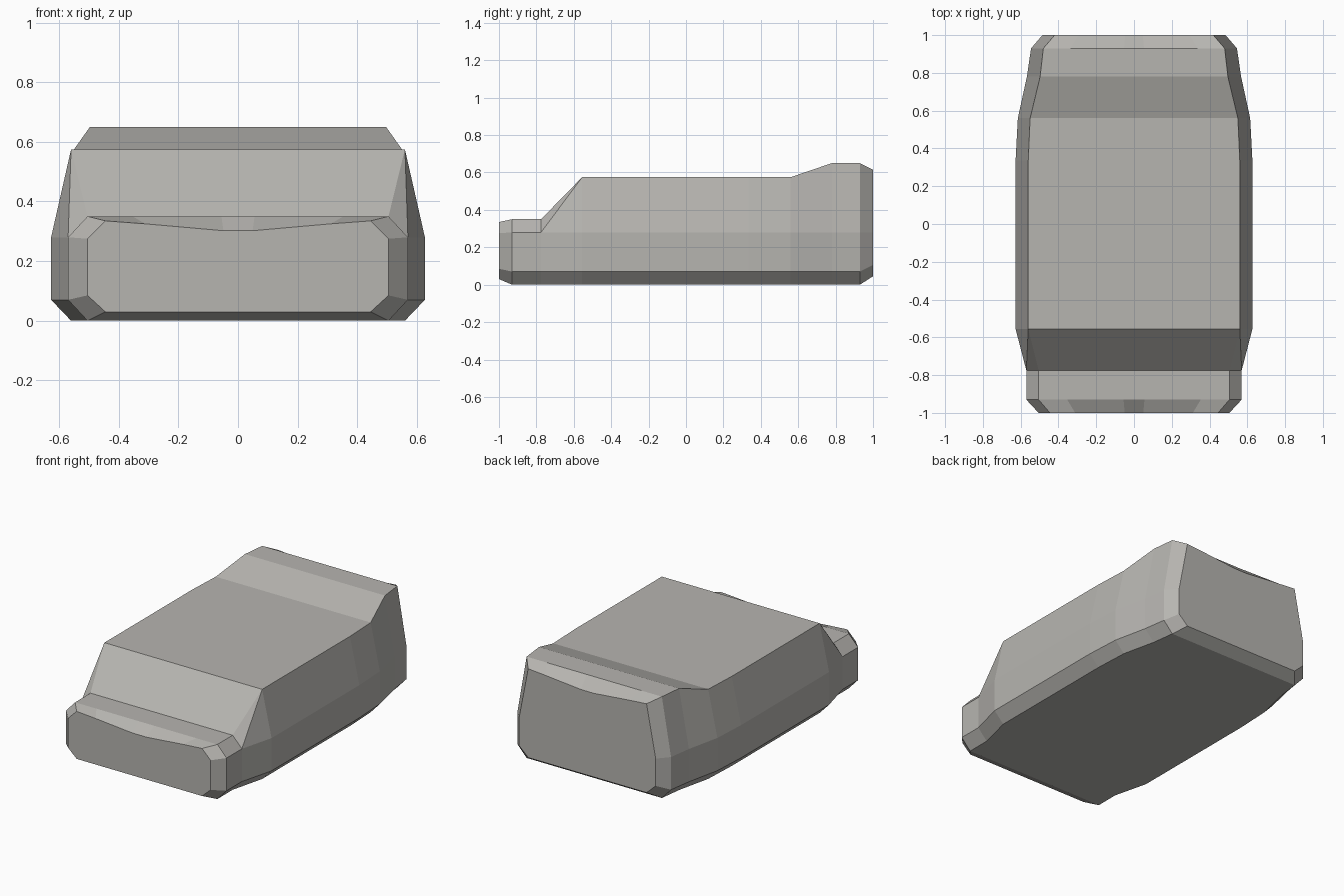
import bpy, bmesh

if "Cube" in bpy.data.objects:
    bpy.data.objects.remove(bpy.data.objects["Cube"])

# Stations along the body: y, bottom half-width, bottom z, side half-width,
# lower side z, upper side z, top half-width, top z, dip at the middle of the top
STATIONS = [
    (-1.00, 0.445, 0.03, 0.505, 0.085, 0.275, 0.445, 0.335, 0.033),
    (-0.93, 0.505, 0.00, 0.57, 0.07, 0.28, 0.505, 0.35, 0),
    (-0.775, 0.505, 0.00, 0.57, 0.07, 0.28, 0.505, 0.35, 0),
    (-0.555, 0.56, 0.00, 0.627, 0.07, 0.28, 0.56, 0.575, 0),
    (0.335, 0.56, 0.00, 0.627, 0.07, 0.28, 0.56, 0.575, 0),
    (0.56, 0.55, 0.00, 0.615, 0.07, 0.28, 0.55, 0.575, 0),
    (0.78, 0.50, 0.00, 0.567, 0.07, 0.28, 0.497, 0.65, 0),
    (0.93, 0.48, 0.00, 0.545, 0.07, 0.28, 0.48, 0.65, 0),
    (1.00, 0.42, 0.045, 0.485, 0.105, 0.28, 0.42, 0.615, 0.033),
]


def section(y, xb, zb, xs, zl, zu, xt, zt, dip):
    """Closed, mirrored cross-section with a shallow dip in its top edge."""
    half = [(xb, zb), (xs, zl), (xs, zu), (xt, zt),
            (xt * 0.7, zt - dip * 0.3), (xt * 0.11, zt - dip)]
    ring = half + [(-x, z) for x, z in reversed(half)]
    return [(x, y, z) for x, z in ring]


def loft(name, sections):
    bm = bmesh.new()
    rings = [[bm.verts.new(p) for p in s] for s in sections]
    n = len(rings[0])
    for a, b in zip(rings, rings[1:]):
        for i in range(n):
            j = (i + 1) % n
            bm.faces.new((a[i], a[j], b[j], b[i]))
    bm.faces.new(rings[0])
    bm.faces.new(rings[-1])
    # Crease the cheeks from the nose shoulder up to the front roof corner
    for low, high in ((2, 3), (9, 8)):
        bmesh.ops.connect_verts(bm, verts=[rings[2][low], rings[3][high]])
    bmesh.ops.recalc_face_normals(bm, faces=bm.faces)
    mesh = bpy.data.meshes.new(name)
    bm.to_mesh(mesh)
    bm.free()
    obj = bpy.data.objects.new(name, mesh)
    bpy.context.collection.objects.link(obj)
    return obj


# Faceted body: low nose, sloped front, flat top and raised tail
body = loft("body_shell", [section(*s) for s in STATIONS])

# Warm dark grey paint
paint = bpy.data.materials.new("dark_grey")
paint.diffuse_color = (0.47, 0.46, 0.435, 1)
paint.use_nodes = True
paint.node_tree.nodes["Principled BSDF"].inputs["Base Color"].default_value = paint.diffuse_color
body.data.materials.append(paint)
